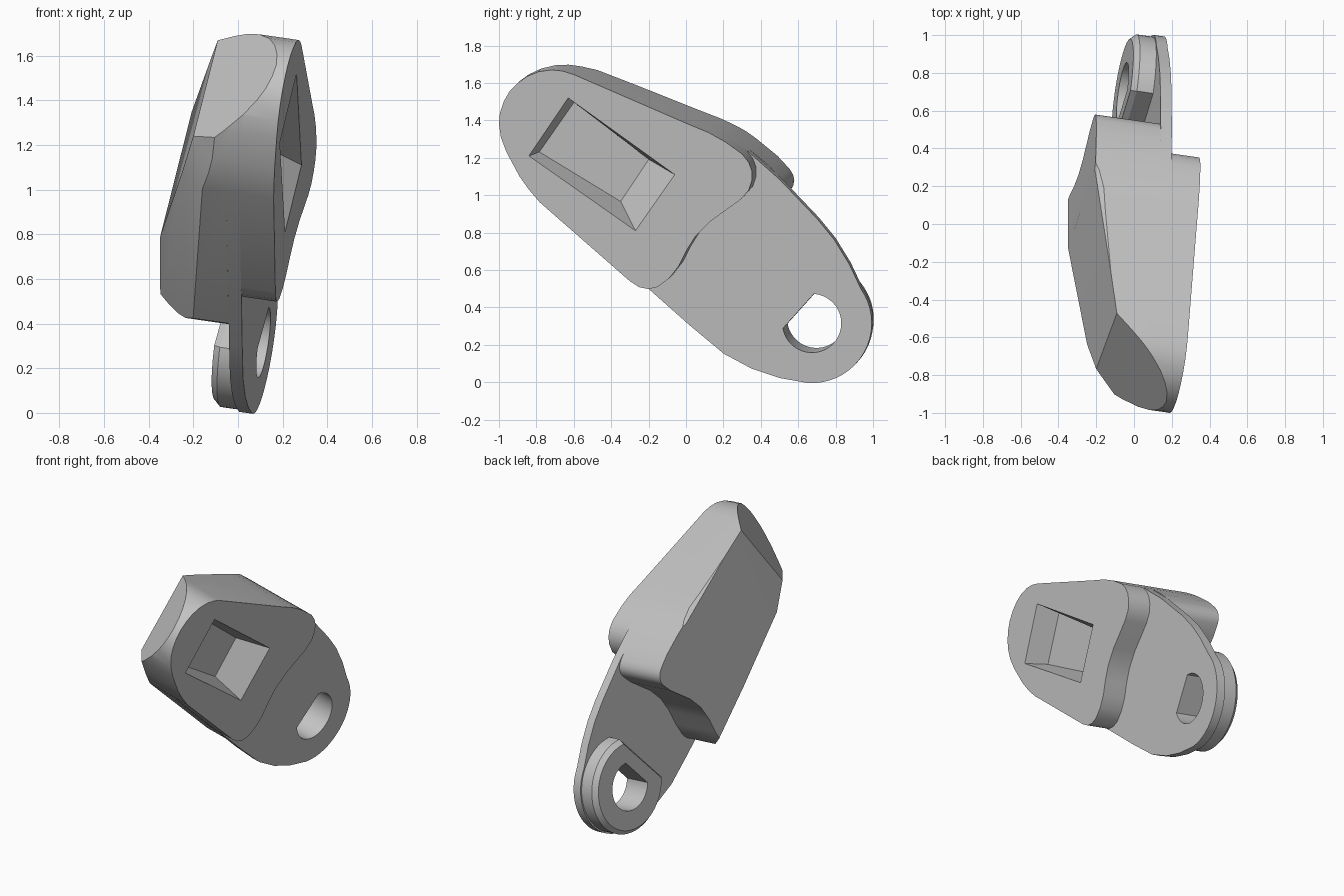
import bpy
import bmesh
import math
from mathutils import Vector

cube = bpy.data.objects.get("Cube")
if cube:
    bpy.data.objects.remove(cube, do_unlink=True)

# The whole part leans: its flat side lies on x = A + B*y + C*z
A, B, C = 0.132, 0.143, 0.145
NORMAL = Vector((1, -B, -C)).normalized()

grey = bpy.data.materials.new("plain_grey")
grey.use_nodes = True
grey.diffuse_color = (0.55, 0.55, 0.55, 1)
grey.node_tree.nodes["Principled BSDF"].inputs["Base Color"].default_value = grey.diffuse_color


def place(p):
    """Side-profile position and depth to a point in space."""
    y, z, d = p
    return Vector((A + B * y + C * z, y, z)) - d * NORMAL


def solid(name, rings, planes=()):
    """Loft (outline, depth) rings, then trim where a*y + b*z + c*d > k."""
    bm = bmesh.new()
    loops = [[bm.verts.new((y, z, d)) for y, z in outline] for outline, d in rings]
    count = len(loops[0])
    for low, high in zip(loops, loops[1:]):
        for i in range(count):
            j = (i + 1) % count
            bm.faces.new((low[i], low[j], high[j], high[i]))
    bm.faces.new(loops[0])
    bm.faces.new(loops[-1])
    for a, b, c, k in planes:
        no = Vector((a, b, c))
        bmesh.ops.bisect_plane(bm, geom=bm.verts[:] + bm.edges[:] + bm.faces[:], dist=1e-5,
                               plane_co=no * k / no.length_squared,
                               plane_no=no.normalized(), clear_outer=True)
        rim = [e for e in bm.edges if e.is_boundary]
        if rim:
            bmesh.ops.holes_fill(bm, edges=rim, sides=0)
    for v in bm.verts:
        v.co = place(v.co)
    bmesh.ops.recalc_face_normals(bm, faces=bm.faces[:])
    mesh = bpy.data.meshes.new(name)
    bm.to_mesh(mesh)
    bm.free()
    mesh.materials.append(grey)
    ob = bpy.data.objects.new(name, mesh)
    bpy.context.collection.objects.link(ob)
    return ob


def activate(ob):
    bpy.ops.object.select_all(action='DESELECT')
    ob.select_set(True)
    bpy.context.view_layer.objects.active = ob


def cut(ob, cutter):
    mod = ob.modifiers.new("cut", 'BOOLEAN')
    mod.operation = 'DIFFERENCE'
    mod.solver = 'EXACT'
    mod.object = cutter
    activate(ob)
    bpy.ops.object.modifier_apply(modifier=mod.name)


def arc(radius, start, end, steps):
    """Points round the eye between two angles in degrees."""
    angles = [math.radians(start + (end - start) * i / steps) for i in range(steps + 1)]
    return [(EYE[0] + radius * math.cos(t), EYE[1] + radius * math.sin(t)) for t in angles]


def d_shape(radius, flat):
    """Circle round the eye with one flat side towards the head."""
    half = math.degrees(math.acos(flat / radius))
    return arc(radius, 138 + half, 498 - half, 44)


EYE = (0.651, 0.293)
FRONT, BACK = 0.157, 0.217      # depths of the two plate faces

# Outline shared by all layers: up the lower edge, round the nose, along the top
nose = [(-.78, .96), (-.84, 1.03), (-.89, 1.1), (-.96, 1.23), (-.99, 1.31), (-1, 1.38),
        (-.995, 1.44), (-.975, 1.5), (-.945, 1.553), (-.9, 1.6), (-.85, 1.635), (-.79, 1.66),
        (-.72, 1.67), (-.66, 1.664), (-.6, 1.645), (0, 1.385), (.12, 1.335), (.21, 1.285),
        (.3, 1.22)]
front_end = [(.335, 1.175), (.352, 1.13), (.353, 1.08), (.335, 1.025), (.29, .975), (.13, .86),
             (.05, .78), (0, .7), (-.04, .62), (-.09, .555), (-.15, .51), (-.2, .498),
             (-.25, .508), (-.3, .54)]
plate_end = ([(.48, 1.06), (.68, .85), (.77, .74), (.85, .61)] + arc(.32, 35, -94, 18)
             + [(.48, 0), (.33, .05), (.18, .13), (0, .28), (-.22, .475)])
back_end = [(.41, 1.13), (.475, 1.06), (.493, 1.03), (.5, 1), (.494, .97), (.478, .945),
            (.42, .89), (.26, .78), (.18, .7), (.12, .6), (.08, .5), (.03, .41),
            (0, .38), (-.04, .365), (-.1, .37)]

# Trims: sloping back, blunt nose, nose underside, lower chamfer, upper chamfer
trims = [(-.176, .132, 1, .695),
         (-.9, .63, 1, 1.88),
         (-1, -.5, 1, .625),
         (-.77, -.795, 1, .163),
         (.42, 1.376, 1, 2.4)]

head_front = solid("head_front", [(nose + front_end, 0), (nose + front_end, FRONT)], trims)
plate = solid("lug_plate", [(nose + plate_end, FRONT), (nose + plate_end, BACK)], trims)
head_back = solid("head_back", [(nose + back_end, BACK), (nose + back_end, .565)], trims)

# Raised boss round the eye, with a chamfered rim
boss_outline = d_shape(.31, .2)
boss_rim = [(EYE[0] + (y - EYE[0]) * .91, EYE[1] + (z - EYE[1]) * .91) for y, z in boss_outline]
boss = solid("lug_boss", [(boss_outline, BACK), (boss_outline, .305), (boss_rim, .335)])

# Socket in the flat side and the D-shaped eye
mouth = [(-.63, 1.52), (-.84, 1.21), (-.27, .81), (-.06, 1.11)]
floor = [(-.62, 1.475), (-.805, 1.21), (-.37, .945), (-.22, 1.17)]
socket = solid("socket_cutter", [(mouth, -.05), (mouth, 0), (floor, .15)])
eye = solid("eye_cutter", [(d_shape(.157, .097), .1), (d_shape(.157, .097), .4)])
for ob, cutter in ((head_front, socket), (plate, eye), (boss, eye)):
    cut(ob, cutter)
for cutter in (socket, eye):
    bpy.data.objects.remove(cutter, do_unlink=True)

for ob in (head_front, plate, head_back, boss):
    activate(ob)
    bpy.ops.object.shade_smooth_by_angle(angle=math.radians(30))
